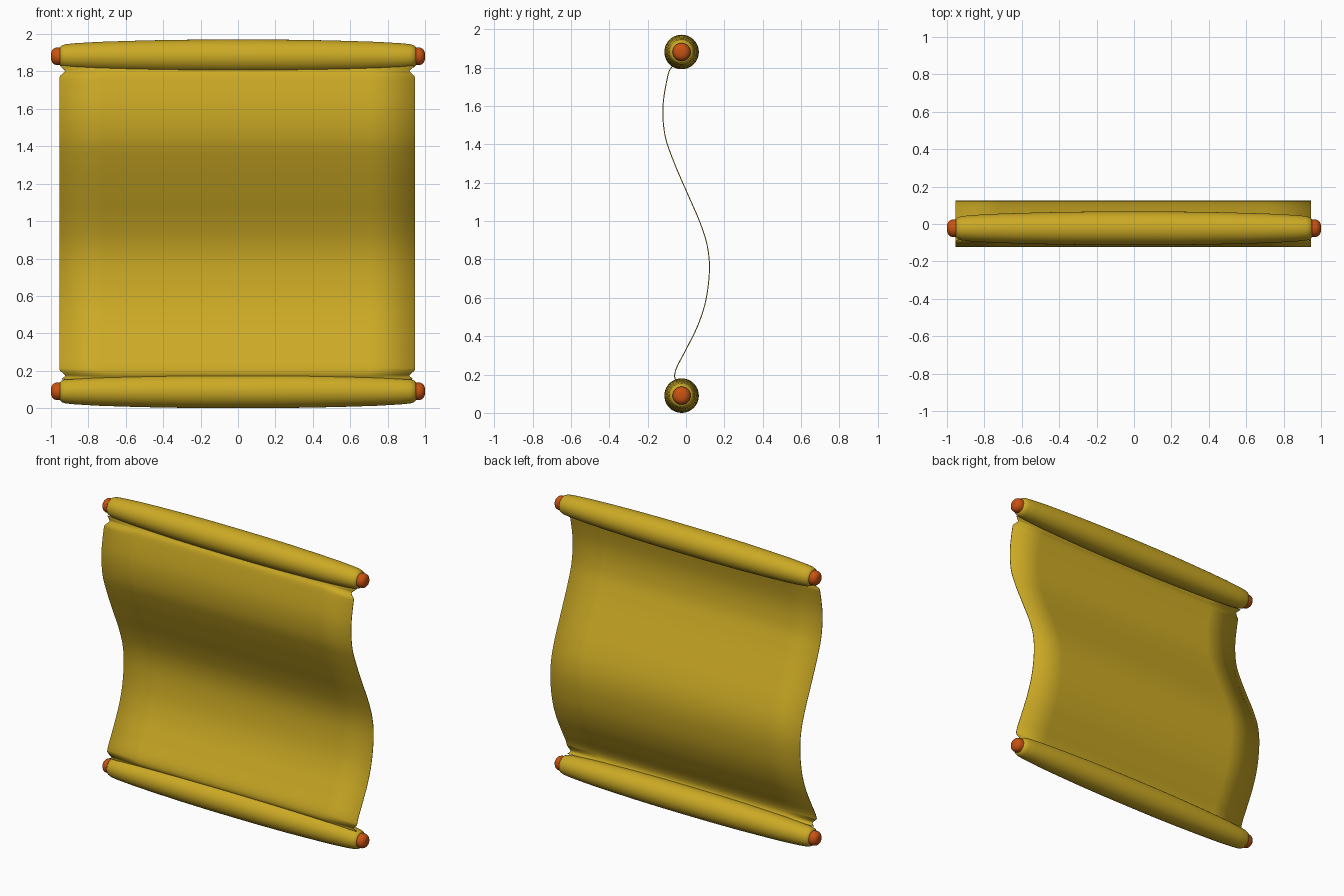
import bpy, bmesh, math
from mathutils import Vector

if "Cube" in bpy.data.objects:
    bpy.data.objects.remove(bpy.data.objects["Cube"])

def material(name, rgb):
    m = bpy.data.materials.new(name)
    m.diffuse_color = (*rgb, 1)
    m.use_nodes = True
    m.node_tree.nodes["Principled BSDF"].inputs["Base Color"].default_value = m.diffuse_color
    return m

PARCHMENT = material("parchment", (0.60, 0.40, 0.018))
KNOB = material("knob_orange", (0.58, 0.085, 0.006))
ROLLER_Y = -0.023

def finish(name, bm, mat):
    bmesh.ops.recalc_face_normals(bm, faces=bm.faces[:])
    me = bpy.data.meshes.new(name)
    bm.to_mesh(me)
    bm.free()
    me.materials.append(mat)
    ob = bpy.data.objects.new(name, me)
    bpy.context.collection.objects.link(ob)
    bpy.context.view_layer.objects.active = ob
    ob.select_set(True)
    bpy.ops.object.shade_smooth_by_angle(angle=math.radians(40))
    ob.select_set(False)
    return ob

def catmull(pts, steps):
    """Smooth curve through the given points."""
    p = [Vector(q) for q in pts]
    p = [2 * p[0] - p[1]] + p + [2 * p[-1] - p[-2]]
    out = []
    for a, b, c, d in zip(p, p[1:], p[2:], p[3:]):
        for i in range(steps):
            t = i / steps
            out.append(0.5 * (2 * b + (c - a) * t + (2 * a - 5 * b + 4 * c - d) * t * t
                              + (3 * b - a - 3 * c + d) * t ** 3))
    return out + [p[-2]]

def lathe_x(name, profile, z, mat, segments=40):
    """Spin an (x, radius) profile around a horizontal x axis."""
    bm = bmesh.new()
    vs = [bm.verts.new((x, ROLLER_Y, z + r)) for x, r in profile]
    es = [bm.edges.new(e) for e in zip(vs, vs[1:])]
    bmesh.ops.spin(bm, geom=vs + es, cent=(0, ROLLER_Y, z), axis=(1, 0, 0),
                   angle=math.tau, steps=segments)
    bmesh.ops.remove_doubles(bm, verts=bm.verts[:], dist=1e-4)
    return finish(name, bm, mat)

# Rolled ends: slightly barrel-shaped, with knobs at both tips
half = [(0, 0.09), (0.2, 0.0895), (0.4, 0.087), (0.6, 0.082), (0.75, 0.077), (0.87, 0.070),
        (0.92, 0.065), (0.943, 0.058), (0.951, 0.048), (0.951, 0)]
roll = [(-x, r) for x, r in reversed(half[1:])] + half
tip = [(0.94, 0), (0.94, 0.047), (0.972, 0.047), (0.985, 0.042),
       (0.995, 0.031), (0.999, 0.018), (1.0, 0)]
for label, z in (("upper", 1.881), ("lower", 0.09)):
    lathe_x(label + "_roll", roll, z, PARCHMENT)
    for side, s in (("left", -1), ("right", 1)):
        lathe_x(f"{label}_{side}_knob", [(s * x, r) for x, r in tip], z, KNOB)

# Hanging sheet: (y, z) wave profile between the rolls
wave = [(-0.060, 1.83), (-0.073, 1.805), (-0.094, 1.76), (-0.12, 1.60), (-0.11, 1.45),
        (-0.068, 1.32), (0, 1.16), (0.068, 1.005), (0.11, 0.875), (0.122, 0.745),
        (0.104, 0.59), (0.0625, 0.458), (0, 0.33), (-0.047, 0.24), (-0.059, 0.19), (-0.045, 0.155)]

def half_width(z):
    """Full width, pinched in next to each roll."""
    d = min(abs(z - 1.803), abs(z - 0.173))
    return 0.95 - 0.032 * max(0, 1 - d / 0.03)

bm = bmesh.new()
rows = []
for y, z in catmull(wave, 6):
    w = half_width(z)
    rows.append([bm.verts.new((w * k / 4 - 0.004, y, z)) for k in range(-4, 5)])
for a, b in zip(rows, rows[1:]):
    for k in range(8):
        bm.faces.new((a[k], a[k + 1], b[k + 1], b[k]))
sheet = finish("sheet", bm, PARCHMENT)
thick = sheet.modifiers.new("thickness", 'SOLIDIFY')
thick.thickness = 0.005
thick.offset = 0
